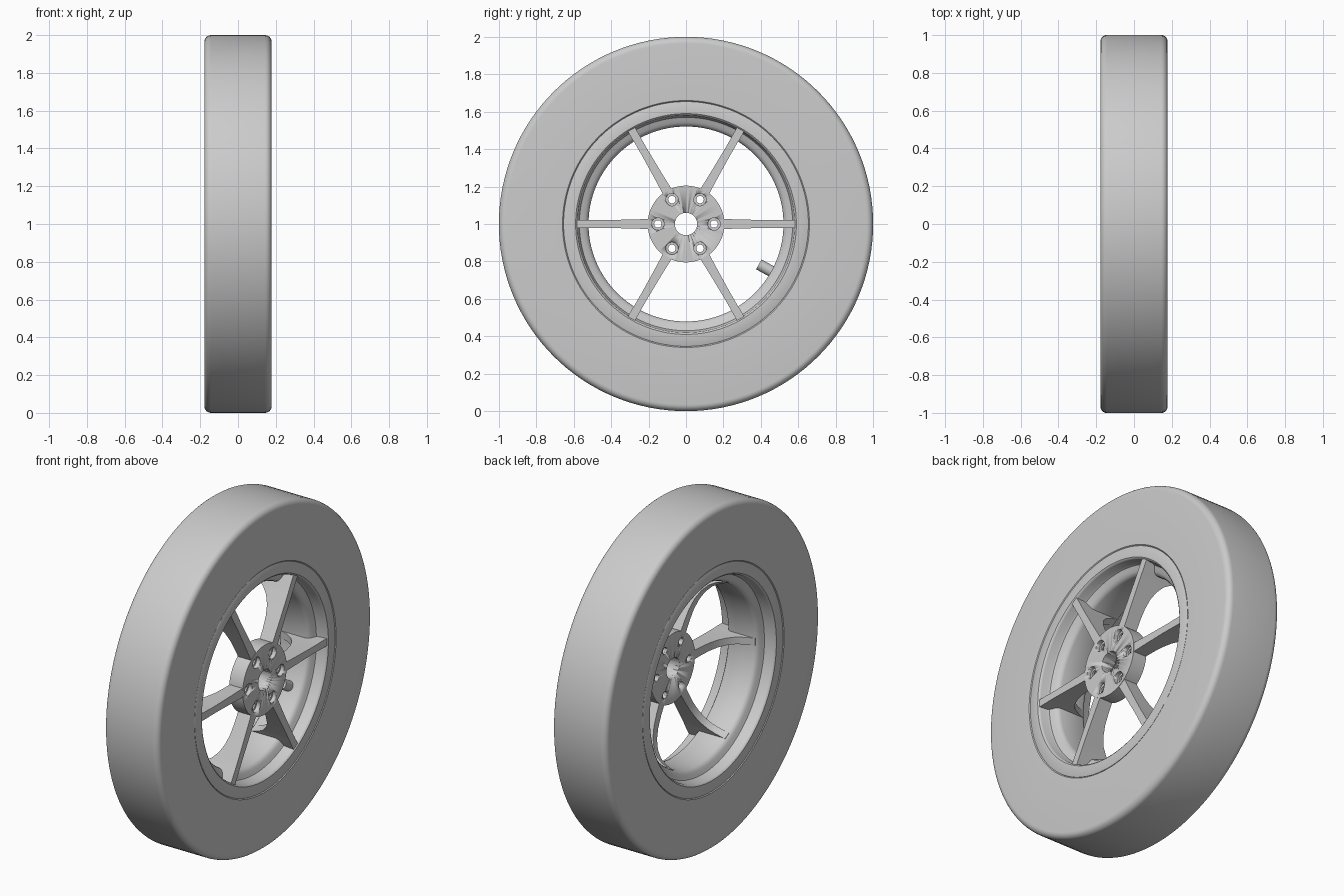
import bpy, bmesh
from math import pi, cos, sin, radians
from mathutils import Matrix

if "Cube" in bpy.data.objects:
    bpy.data.objects.remove(bpy.data.objects["Cube"])

grey = bpy.data.materials.new("plain grey")
grey.use_nodes = True
colour = (0.6, 0.6, 0.6, 1)
grey.diffuse_color = colour
grey.node_tree.nodes["Principled BSDF"].inputs["Base Color"].default_value = colour

AXLE = Matrix.Translation((0, 0, 1))


def finish(name, bm, angle=35):
    bmesh.ops.remove_doubles(bm, verts=bm.verts, dist=1e-5)
    bmesh.ops.recalc_face_normals(bm, faces=bm.faces)
    mesh = bpy.data.meshes.new(name)
    bm.to_mesh(mesh)
    bm.free()
    mesh.materials.append(grey)
    obj = bpy.data.objects.new(name, mesh)
    bpy.context.collection.objects.link(obj)
    bpy.ops.object.select_all(action='DESELECT')
    bpy.context.view_layer.objects.active = obj
    obj.select_set(True)
    bpy.ops.object.shade_smooth_by_angle(angle=radians(angle))
    return obj


def lathe(name, profile, steps, place=AXLE, closed=True):
    """Revolve (x, radius) points around the x axis."""
    bm = bmesh.new()
    verts = [bm.verts.new((x, 0, r)) for x, r in profile]
    pairs = list(zip(verts, verts[1:]))
    if closed:
        pairs.append((verts[-1], verts[0]))
    edges = [bm.edges.new(p) for p in pairs]
    bmesh.ops.spin(bm, geom=verts + edges, cent=(0, 0, 0), axis=(1, 0, 0),
                   angle=2 * pi, steps=steps, use_merge=True)
    bm.transform(place)
    return finish(name, bm)


def spoke_turn(i):
    return AXLE @ Matrix.Rotation(i * pi / 3 + pi / 2, 4, 'X')


# Tyre with rounded shoulders
W, ROUND = 0.178, 0.035
right = [(W - ROUND + ROUND * cos(a), 1 - ROUND + ROUND * sin(a))
         for a in (pi / 2 * k / 6 for k in range(7))]
half = [(0.14, 0.64), (W - 0.004, 0.655), (W, 0.66)] + right
lathe("tyre", half + [(-x, r) for x, r in reversed(half)], 128)

# Rim with flanges and a dropped barrel
inner = [(0.13, 0.655), (W - 0.003, 0.654), (W - 0.001, 0.65), (W - 0.001, 0.59),
         (W - 0.006, 0.583), (0.165, 0.58), (0.125, 0.576), (0.113, 0.57),
         (0.106, 0.555), (0.1, 0.54), (0.09, 0.527), (0.075, 0.521)]
rim_half = [(0.09, 0.6)] + inner
lathe("rim", rim_half + [(-x, r) for x, r in reversed(rim_half)], 128)

# Hub with centre bore and counterbored bolt holes
hub = lathe("hub", [(0.085, 0), (0.085, 0.205), (0.174, 0.205), (0.174, 0)], 64,
            closed=False)


def drill(profile, place):
    cutter = lathe("hole_cutter", profile, 32, place, closed=False)
    mod = hub.modifiers.new("hole", 'BOOLEAN')
    mod.operation = 'DIFFERENCE'
    mod.object = cutter
    bpy.context.view_layer.objects.active = hub
    bpy.ops.object.modifier_apply(modifier=mod.name)
    bpy.data.objects.remove(cutter)


drill([(0, 0), (0, 0.06), (0.3, 0.06), (0.3, 0)], AXLE)
for i in range(6):
    drill([(0, 0), (0, 0.02), (0.15, 0.02), (0.15, 0.033), (0.3, 0.033), (0.3, 0)],
          spoke_turn(i) @ Matrix.Translation((0, 0, 0.15)))

# Spokes: flat at the front, arched behind, flaring into the barrel
# Each section: radius, rear depth, half width
SECTIONS = [(0.19, 0.088, 0.027), (0.26, 0.086, 0.025), (0.33, 0.08, 0.023),
            (0.39, 0.066, 0.022), (0.44, 0.042, 0.021), (0.48, 0.008, 0.021),
            (0.505, -0.035, 0.021), (0.523, -0.085, 0.022), (0.59, -0.085, 0.022)]
for i in range(6):
    bm = bmesh.new()
    rings = [[bm.verts.new(p) for p in ((0.172, -w, r), (0.172, w, r),
                                        (back, w, r), (back, -w, r))]
             for r, back, w in SECTIONS]
    for a, b in zip(rings, rings[1:]):
        for k in range(4):
            bm.faces.new((a[k], a[k - 1], b[k - 1], b[k]))
    bm.faces.new(rings[0])
    bm.faces.new(rings[-1])
    bm.transform(spoke_turn(i))
    finish(f"spoke_{i + 1}", bm)

# Valve stem pointing inwards from the barrel
bm = bmesh.new()
bmesh.ops.create_cone(bm, cap_ends=True, segments=24, radius1=0.03, radius2=0.03,
                      depth=0.09)
bm.transform(AXLE @ Matrix.Rotation(radians(-119), 4, 'X')
             @ Matrix.Translation((0.01, 0, 0.49)))
finish("valve_stem", bm)
